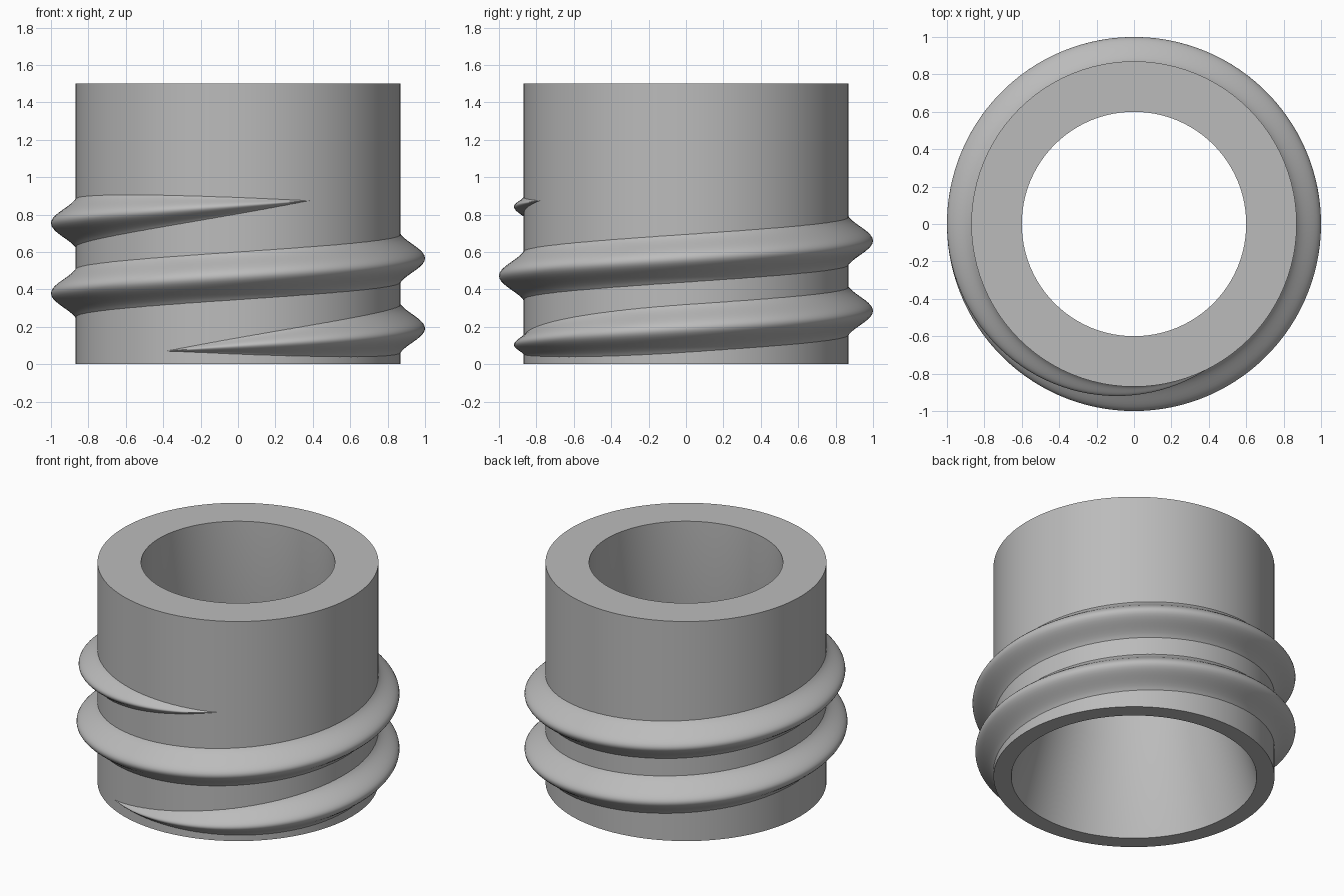
import bpy, bmesh, math

cube = bpy.data.objects.get("Cube")
if cube:
    bpy.data.objects.remove(cube, do_unlink=True)

grey = bpy.data.materials.new("plain grey")
grey.use_nodes = True
colour = (0.5, 0.5, 0.5, 1)
grey.diffuse_color = colour
grey.node_tree.nodes["Principled BSDF"].inputs["Base Color"].default_value = colour

OUTER, CREST, HEIGHT = 0.87, 1.0, 1.5


def loft(name, rings, closed):
    """Skin a list of equal-length point rings; closed joins last to first."""
    bm = bmesh.new()
    rows = [[bm.verts.new(p) for p in ring] for ring in rings]
    pairs = list(zip(rows, rows[1:]))
    if closed:
        pairs.append((rows[-1], rows[0]))
    for a, b in pairs:
        for i in range(len(a)):
            j = (i + 1) % len(a)
            bm.faces.new((a[i], b[i], b[j], a[j]))
    if not closed:
        bm.faces.new(rows[0])
        bm.faces.new(rows[-1])
    bmesh.ops.recalc_face_normals(bm, faces=bm.faces)
    mesh = bpy.data.meshes.new(name)
    bm.to_mesh(mesh)
    bm.free()
    mesh.materials.append(grey)
    obj = bpy.data.objects.new(name, mesh)
    bpy.context.collection.objects.link(obj)
    bpy.ops.object.select_all(action="DESELECT")
    obj.select_set(True)
    bpy.context.view_layer.objects.active = obj
    bpy.ops.object.shade_smooth_by_angle(angle=math.radians(30))
    return obj


def polar(radius, angle, z):
    """Angle runs counter-clockwise from the front."""
    return (radius * math.sin(angle), -radius * math.cos(angle), z)


# Neck: thick tube whose bore widens in a cone towards the bottom
wall = [(OUTER, 0), (OUTER, HEIGHT), (0.6, HEIGHT), (0.6, 0.61), (0.76, 0)]
SIDES = 96
loft("neck_tube", [[polar(r, math.tau * i / SIDES, z) for r, z in wall]
                   for i in range(SIDES)], True)

# Thread: rounded ridge on a rising helix, fading out at both ends
PITCH, HALF_WIDTH, FRONT_Z = 0.375, 0.13, 0.0975
START, END = math.radians(-27), math.radians(747)
FADE = math.radians(117)
STEPS, PROFILE = 260, 20


def ridge(t):
    return 0.35 * (1 + math.cos(math.pi * t)) + 0.3 * (1 - t * t)


rings = []
for k in range(STEPS + 1):
    angle = START + (END - START) * k / STEPS
    fade = min(1, (angle - START) / FADE, (END - angle) / FADE)
    size = max(0.01, math.sin(fade * math.pi / 2))
    z = FRONT_Z + PITCH * angle / math.tau
    ring = [polar(OUTER - 0.03, angle, z + HALF_WIDTH * size),
            polar(OUTER - 0.03, angle, z - HALF_WIDTH * size)]
    for i in range(PROFILE + 1):
        t = 2 * i / PROFILE - 1
        radius = OUTER - 0.002 + (CREST - OUTER + 0.002) * size * ridge(t)
        ring.append(polar(radius, angle, z + HALF_WIDTH * size * t))
    rings.append(ring)
loft("screw_thread", rings, False)
